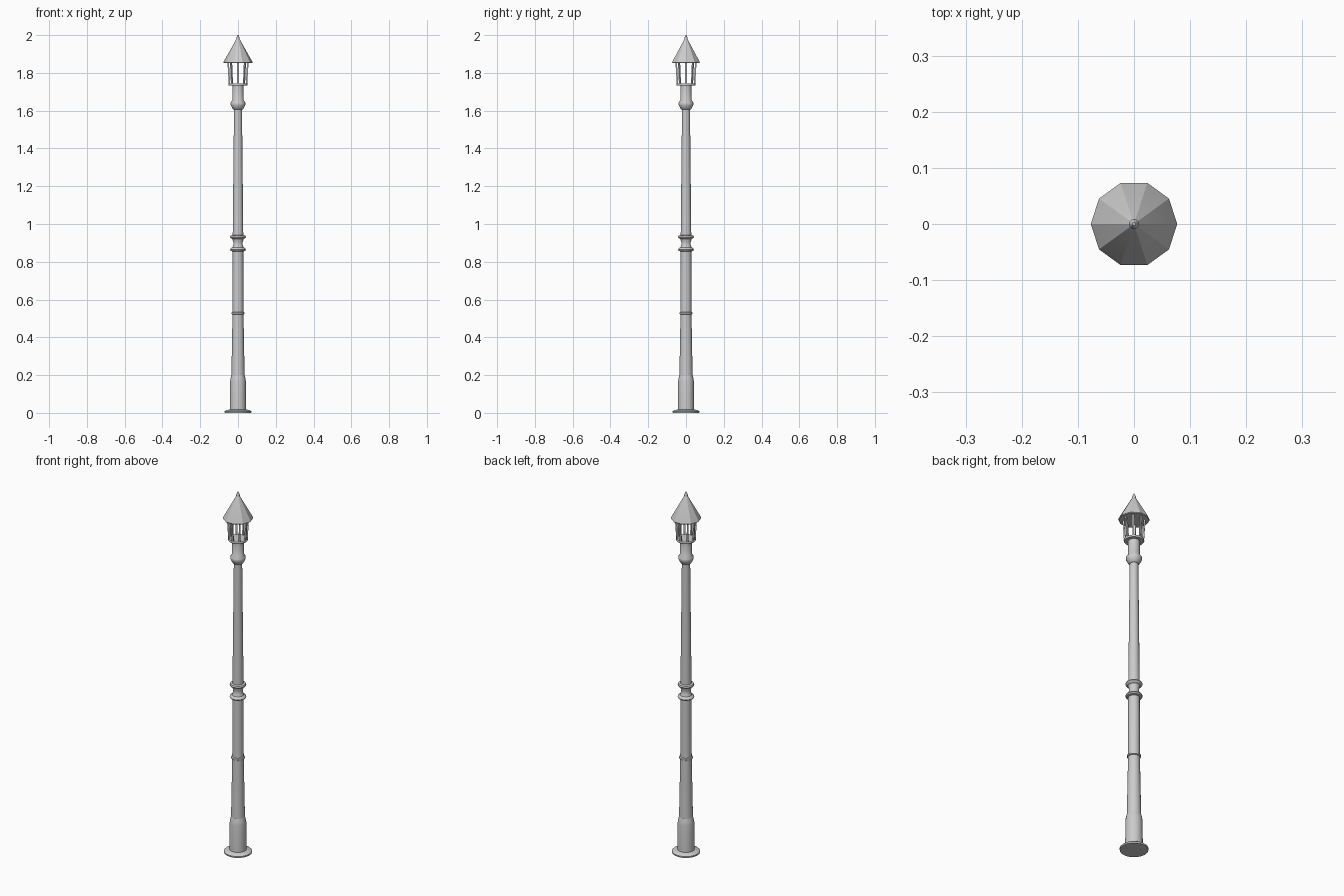
import bpy, bmesh, math
from mathutils import Vector

if "Cube" in bpy.data.objects:
    bpy.data.objects.remove(bpy.data.objects["Cube"])


def lathe(name, profile, sides, angle=40):
    """Revolve (radius, height) points around z and cap the ends."""
    bm = bmesh.new()
    rings = []
    for r, z in profile:
        rings.append([bm.verts.new((r * math.cos(2 * math.pi * i / sides),
                                    r * math.sin(2 * math.pi * i / sides), z))
                      for i in range(sides)])
    for a, b in zip(rings, rings[1:]):
        for i in range(sides):
            j = (i + 1) % sides
            bm.faces.new((a[i], a[j], b[j], b[i]))
    bm.faces.new(rings[0][::-1])
    bm.faces.new(rings[-1])
    return finish(name, bm, angle)


def finish(name, bm, angle):
    mesh = bpy.data.meshes.new(name)
    bm.to_mesh(mesh)
    bm.free()
    ob = bpy.data.objects.new(name, mesh)
    bpy.context.collection.objects.link(ob)
    bpy.ops.object.select_all(action='DESELECT')
    ob.select_set(True)
    bpy.context.view_layer.objects.active = ob
    bpy.ops.object.shade_smooth_by_angle(angle=math.radians(angle))
    return ob


# Base flange and thick foot
lathe("base", [(0.07, 0), (0.071, 0.008), (0.064, 0.014), (0.043, 0.018),
               (0.042, 0.165), (0.040, 0.18), (0.035, 0.2)], 20)

# Lower shaft, with a thin ring at its top
lathe("lower_shaft", [(0.035, 0.195), (0.029, 0.525), (0.028, 0.87)], 20)
lathe("lower_ring", [(0.028, 0.520), (0.034, 0.523), (0.035, 0.527),
                     (0.034, 0.531), (0.028, 0.535)], 20)

# Double collar with a waist
lathe("middle_collar", [(0.028, 0.855), (0.039, 0.858), (0.042, 0.864),
                        (0.039, 0.871), (0.030, 0.876), (0.025, 0.89),
                        (0.025, 0.905), (0.030, 0.921), (0.039, 0.925),
                        (0.042, 0.931), (0.039, 0.938), (0.028, 0.941)], 20)

# Tapered upper shaft
lathe("upper_shaft", [(0.028, 0.935), (0.021, 1.615)], 20)

# Capital and lantern neck
lathe("capital", [(0.021, 1.605), (0.027, 1.608), (0.039, 1.630),
                  (0.039, 1.643), (0.029, 1.657), (0.029, 1.735)], 20)

# Lantern floor
lathe("lantern_floor", [(0.048, 1.733), (0.050, 1.736),
                        (0.050, 1.741), (0.048, 1.744)], 20)

# Eight slanted lantern bars
bm = bmesh.new()
for k in range(8):
    a = k * math.pi / 4
    out = Vector((math.cos(a), math.sin(a), 0))
    side = Vector((-math.sin(a), math.cos(a), 0))
    loops = []
    for r, z in ((0.045, 1.738), (0.052, 1.858)):
        c = out * r + Vector((0, 0, z))
        loops.append([bm.verts.new(c + out * u * 0.004 + side * v * 0.004)
                      for u, v in ((-1, -1), (1, -1), (1, 1), (-1, 1))])
    lo, hi = loops
    for i in range(4):
        j = (i + 1) % 4
        bm.faces.new((lo[i], lo[j], hi[j], hi[i]))
    bm.faces.new(lo[::-1])
    bm.faces.new(hi)
finish("lantern_bars", bm, 30)

# Ten-sided roof with a small finial
lathe("roof", [(0.074, 1.852), (0.077, 1.855), (0.075, 1.861),
               (0.009, 1.978)], 10, 20)
lathe("finial", [(0.009, 1.976), (0.009, 1.984), (0.006, 1.991), (0.003, 2.0)], 10)
